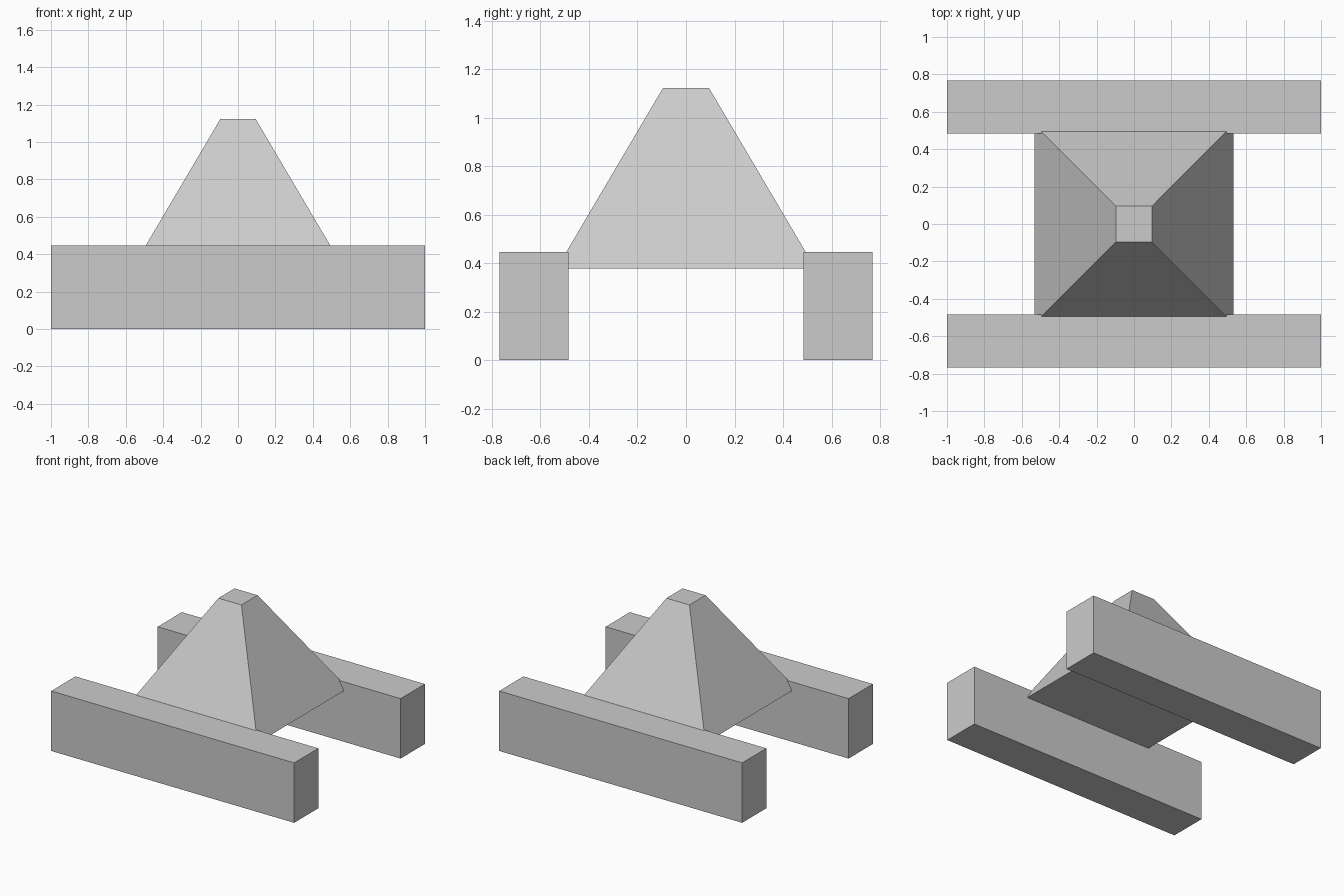
import bpy
from math import pi, sqrt

if "Cube" in bpy.data.objects:
    bpy.data.objects.remove(bpy.data.objects["Cube"])

BEAM_IN, BEAM_OUT, BEAM_TOP = 0.484, 0.768, 0.446
BASE_Z, TOP_Z = 0.379, 1.122
BASE_HALF, TOP_HALF = 0.533, 0.095


def beam(name, side):
    """Long rectangular beam along x, resting on the ground."""
    y = side * (BEAM_IN + BEAM_OUT) / 2
    bpy.ops.mesh.primitive_cube_add(size=1, location=(0, y, BEAM_TOP / 2))
    ob = bpy.context.object
    ob.name = name
    ob.scale = (2, BEAM_OUT - BEAM_IN, BEAM_TOP)
    bpy.ops.object.transform_apply(location=False, rotation=False, scale=True)


# Two parallel side beams
beam("front_beam", -1)
beam("back_beam", 1)

# Truncated pyramid held between the beams
bpy.ops.mesh.primitive_cone_add(
    vertices=4, radius1=BASE_HALF * sqrt(2), radius2=TOP_HALF * sqrt(2),
    depth=TOP_Z - BASE_Z, location=(0, 0, (BASE_Z + TOP_Z) / 2),
    rotation=(0, 0, pi / 4))
body = bpy.context.object
body.name = "pyramid_body"
bpy.ops.object.transform_apply(location=False, rotation=True, scale=False)
